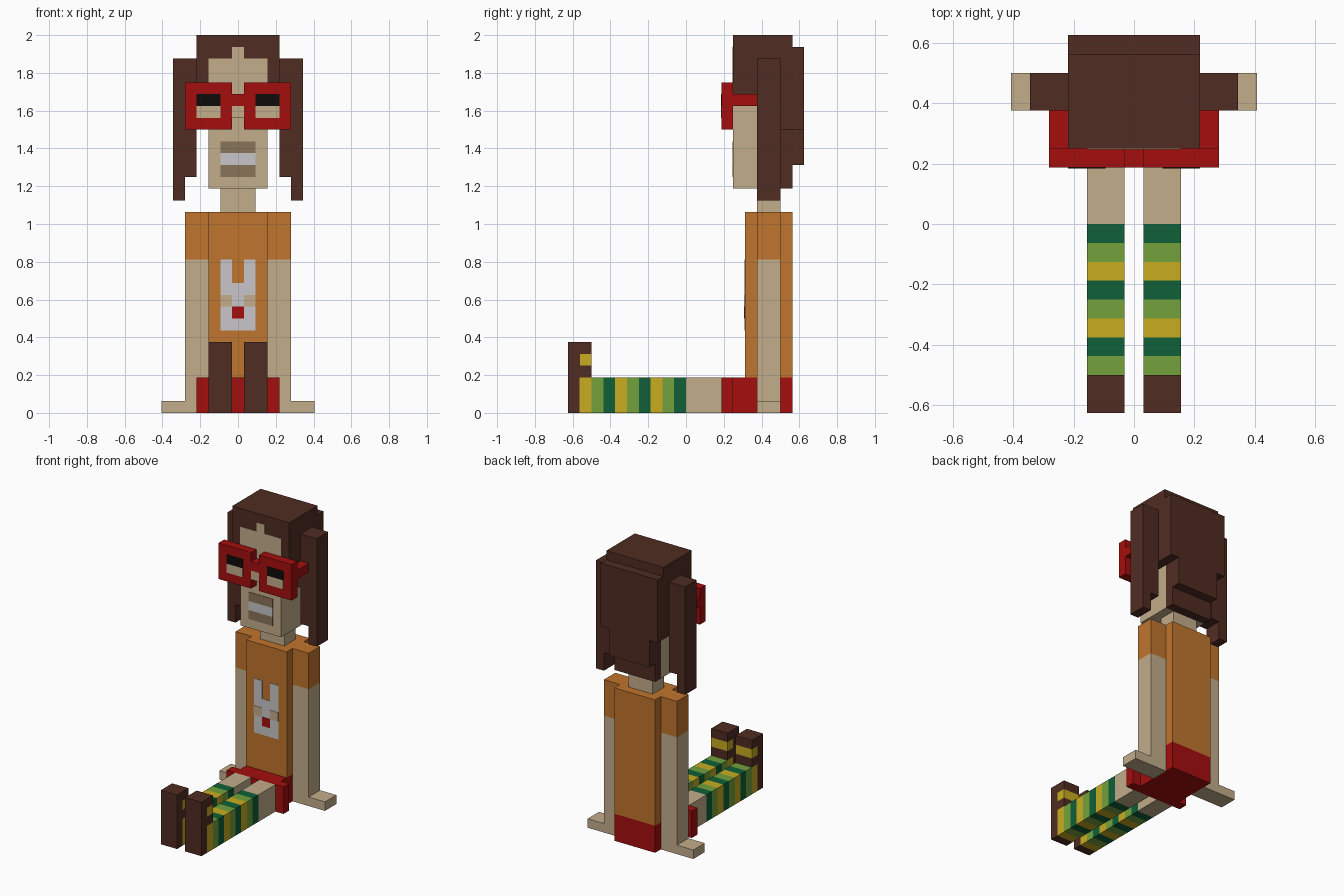
import bpy, bmesh
from mathutils import Vector

if "Cube" in bpy.data.objects:
    bpy.data.objects.remove(bpy.data.objects["Cube"])

U = 1 / 16  # one block of the model


def lin(c):
    c /= 255
    return c / 12.92 if c <= 0.04045 else ((c + 0.055) / 1.055) ** 2.4


def material(name, r, g, b):
    m = bpy.data.materials.new(name)
    m.diffuse_color = (lin(r), lin(g), lin(b), 1)
    m.use_nodes = True
    m.node_tree.nodes["Principled BSDF"].inputs["Base Color"].default_value = m.diffuse_color
    return m


BROWN = material("dark brown", 80, 44, 34)
SKIN = material("skin", 195, 173, 139)
RED = material("red", 165, 14, 14)
ORANGE = material("orange", 192, 117, 45)
WHITE = material("pale grey", 200, 198, 200)
BLACK = material("black", 14, 12, 10)
DARKGREEN = material("dark green", 14, 96, 56)
LIME = material("light green", 115, 161, 60)
YELLOW = material("yellow", 200, 172, 32)
LIPS = material("lip brown", 138, 117, 88)


def box(name, xs, ys, zs, *mats, axis=2, cuts=(), rule=None):
    """Box in block units; optionally sliced along an axis and coloured by rule."""
    bm = bmesh.new()
    bmesh.ops.create_cube(bm, size=1)
    for v in bm.verts:
        v.co = Vector([(min(r) + max(r)) / 2 + c * (max(r) - min(r))
                       for r, c in zip((xs, ys, zs), v.co)])
    normal = Vector([float(i == axis) for i in range(3)])
    for c in cuts:
        bmesh.ops.bisect_plane(bm, geom=bm.verts[:] + bm.edges[:] + bm.faces[:],
                               plane_co=normal * c, plane_no=normal)
    if rule:
        for f in bm.faces:
            f.material_index = rule(f.calc_center_median()[axis])
    bmesh.ops.scale(bm, vec=(U, U, U), verts=bm.verts)
    bmesh.ops.recalc_face_normals(bm, faces=bm.faces)
    mesh = bpy.data.meshes.new(name)
    bm.to_mesh(mesh)
    bm.free()
    for m in mats:
        mesh.materials.append(m)
    ob = bpy.data.objects.new(name, mesh)
    bpy.context.collection.objects.link(ob)
    return ob


def plate(name, xs, y, zs, mat, lift=0.05):
    """Thin painted detail on a front-facing surface at y."""
    return box(name, xs, (y - lift, y + 0.05), zs, mat)


# Torso, shorts and neck
box("shirt", (-2.5, 2.5), (5, 9), (3, 17), ORANGE)
box("shorts", (-2.5, 2.5), (4, 9), (0, 3), RED)
box("shorts_hem", (-3.5, 3.5), (3, 4), (0, 3), RED)
box("neck", (-1.5, 1.5), (6, 8), (17, 19), SKIN)

# Head
box("head", (-2.5, 2.5), (4, 8), (19, 27), SKIN)
box("nose", (-.5, .5), (3, 4), (25, 26), SKIN)
plate("forehead", (-2.5, 2.5), 4, (27, 30), SKIN)
plate("hair_parting", (-.5, .5), 4, (30, 31), SKIN)
for z, mat, name in ((20, LIPS, "lower_lip"), (21, WHITE, "teeth"), (22, LIPS, "upper_lip")):
    plate(name, (-1.5, 1.5), 4, (z, z + 1), mat)

# Hair
box("hair_cap", (-3.5, 3.5), (4, 9), (27, 32), BROWN)
box("hair_middle", (-3.5, 3.5), (6, 9), (24, 27), BROWN)
box("hair_back", (-3.5, 3.5), (9, 10), (24, 31), BROWN)
box("hair_nape", (-2.5, 2.5), (8, 9), (19, 24), BROWN)
box("hair_nape_outer", (-2.5, 2.5), (9, 10), (21, 24), BROWN)

# Bridge of the glasses
box("glasses_bridge", (-.5, .5), (3, 4), (26, 27), RED)

# Rabbit face on the shirt
plate("rabbit_face", (-1.5, 1.5), 5, (7, 11), WHITE)
plate("rabbit_nose", (-.5, .5), 5, (8, 9), RED, lift=0.09)

# Mirrored parts
for side, s in (("left", -1), ("right", 1)):
    def X(a, b):
        return (s * a, s * b)

    # Arms with sleeves
    box(side + "_arm", X(2.5, 4.5), (6, 8), (0, 17), SKIN, ORANGE,
        cuts=(13,), rule=lambda z: int(z > 13))
    box(side + "_hand", X(4.5, 6.5), (6, 8), (0, 1), SKIN)

    # Leg with striped stocking
    box(side + "_leg", X(.5, 2.5), (-9, 3), (0, 3), SKIN, DARKGREEN, LIME, YELLOW,
        axis=1, cuts=range(-8, 1),
        rule=lambda y: 0 if y > 0 else 1 + int(-y) % 3)

    # Shoe with a yellow strap
    box(side + "_shoe_sole", X(.5, 2.5), (-10, -9), (0, 6), BROWN)
    box(side + "_shoe_upper", X(.5, 2.5), (-9, -8), (3, 6), BROWN, YELLOW,
        cuts=(4, 5), rule=lambda z: int(4 < z < 5))

    # Hair strands
    box(side + "_strand_inner", X(3.5, 4.5), (6, 8), (20, 30), BROWN)
    box(side + "_strand_outer", X(4.5, 5.5), (6, 8), (18, 30), BROWN)

    # Glasses and eyes
    box(side + "_glasses_rim", X(.5, 4.5), (3, 4), (24, 28), RED)
    box(side + "_glasses_temple", X(3.5, 4.5), (4, 6), (26, 27), RED)
    plate(side + "_eye", X(1.5, 3.5), 3, (26, 27), BLACK)
    plate(side + "_lower_eyelid", X(1.5, 3.5), 3, (25, 26), SKIN)

    # Rabbit ears and eyes
    plate(side + "_rabbit_ear", X(.5, 1.5), 5, (11, 13), WHITE)
    plate(side + "_rabbit_eye", X(.5, 1.5), 5, (9, 10), SKIN, lift=0.09)
